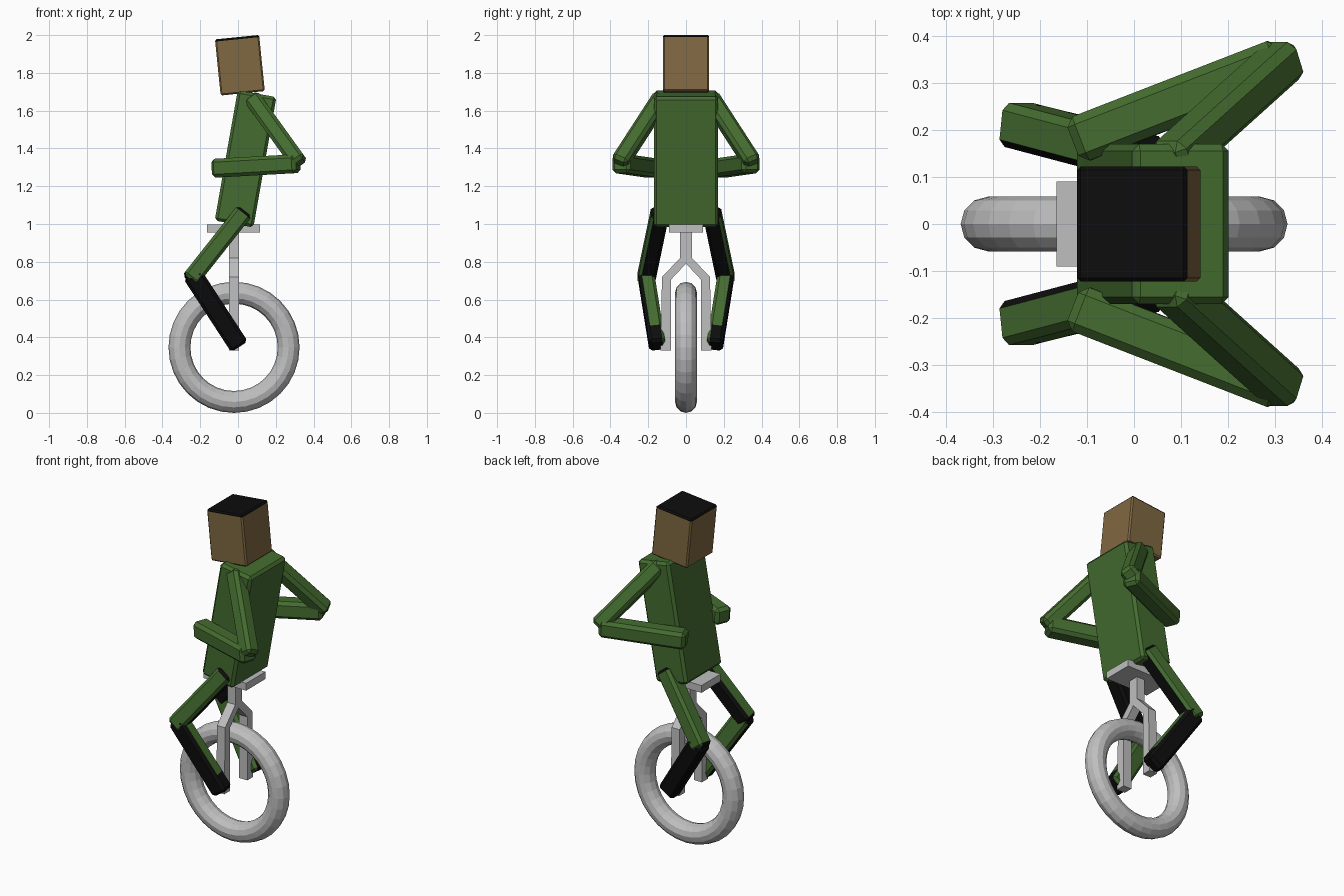
import bpy, bmesh, math
from mathutils import Vector, Matrix

if "Cube" in bpy.data.objects:
    bpy.data.objects.remove(bpy.data.objects["Cube"])


def mat(name, *rgb):
    m = bpy.data.materials.new(name)
    m.diffuse_color = (*rgb, 1)
    m.use_nodes = True
    m.node_tree.nodes["Principled BSDF"].inputs["Base Color"].default_value = m.diffuse_color
    return m


GREY = mat("light grey", 0.52, 0.52, 0.52)
GREEN = mat("green cloth", 0.058, 0.15, 0.029)
BLACK = mat("black", 0.004, 0.004, 0.004)
BROWN = mat("brown skin", 0.215, 0.138, 0.054)


def finish(bm, name, mats, rule=None):
    bmesh.ops.recalc_face_normals(bm, faces=bm.faces)
    bm.normal_update()
    if rule:
        for f in bm.faces:
            f.material_index = rule(f)
    me = bpy.data.meshes.new(name)
    bm.to_mesh(me)
    bm.free()
    for m in mats:
        me.materials.append(m)
    ob = bpy.data.objects.new(name, me)
    bpy.context.collection.objects.link(ob)
    return ob


def bar(name, a, b, wide, thick, mats, bevel=0.013, rule=None, cut=None):
    """Bevelled box from point a to b; wide runs roughly along y."""
    a, b = Vector(a), Vector(b)
    axis = (b - a).normalized()
    side = Vector((0, 1, 0))
    side = (side - axis * side.dot(axis)).normalized()
    front = side.cross(axis)
    rot = Matrix((front, side, axis)).transposed().to_4x4()
    bm = bmesh.new()
    bmesh.ops.create_cube(bm, size=1)
    bmesh.ops.scale(bm, vec=(thick, wide, (b - a).length), verts=bm.verts)
    if bevel:
        bmesh.ops.bevel(bm, geom=bm.edges[:], offset=bevel, segments=1,
                        affect='EDGES', profile=0.5)
    bm.transform(Matrix.Translation((a + b) / 2) @ rot)
    if cut is not None:
        p = a + axis * cut
        bmesh.ops.bisect_plane(bm, geom=bm.verts[:] + bm.edges[:] + bm.faces[:],
                               plane_co=p, plane_no=axis)
    return finish(bm, name, mats, rule)


# Wheel
bpy.ops.mesh.primitive_torus_add(major_segments=32, minor_segments=12,
                                 major_radius=0.289, minor_radius=0.058,
                                 location=(-0.021, 0, 0.347),
                                 rotation=(math.pi / 2, 0, 0))
wheel = bpy.context.object
wheel.name = "wheel"
wheel.data.materials.append(GREY)

# Fork: half outline in y-z, mirrored and extruded along x
half = [(0.135, 0.33), (0.127, 0.72), (0.031, 0.82), (0.031, 0.96)]
inner = [(0, 0.79), (0.08, 0.705), (0.08, 0.33)]
outline = half + [(-y, z) for y, z in reversed(half)]
outline += [(-y, z) for y, z in reversed(inner[1:])] + inner
bm = bmesh.new()
face = bm.faces.new([bm.verts.new((-0.048, y, z)) for y, z in outline])
ext = bmesh.ops.extrude_face_region(bm, geom=[face])
bmesh.ops.translate(bm, vec=(0.053, 0, 0),
                    verts=[v for v in ext["geom"] if isinstance(v, bmesh.types.BMVert)])
finish(bm, "fork", [GREY])

# Seat, torso and head
bar("seat", (-0.024, 0, 0.955), (-0.024, 0, 0.998), 0.18, 0.28, [GREY], 0)
bar("torso", (-0.021, 0, 1.0), (0.101, 0, 1.69), 0.34, 0.208, [GREEN], 0.015)
head_a, head_b = Vector((0.025, 0, 1.692)), Vector((-0.005, 0, 1.989))
up = (head_b - head_a).normalized()
bar("head", head_a, head_b, 0.245, 0.235, [BROWN, BLACK], 0.008,
    rule=lambda f: int((f.calc_center_median() - head_a).dot(up) > 0.287), cut=0.287)


def leg_rule(s, rear, foot_z):
    """Green on the inner and rear faces; the foot is green only inside."""
    def rule(f):
        if f.normal.y * s < -0.6:
            return 0
        if f.normal.dot(rear) > 0.75 and f.calc_center_median().z > foot_z:
            return 0
        return 1
    return rule


# Arms and legs on both sides
for s, label in ((1, "left"), (-1, "right")):
    bar(label + "_upper_arm", (0.073, s * 0.128, 1.67), (0.325, s * 0.355, 1.32),
        0.09, 0.09, [GREEN], 0.018)
    bar(label + "_forearm", (0.318, s * 0.348, 1.32), (-0.128, s * 0.175, 1.295),
        0.1, 0.1, [GREEN], 0.018)
    bar(label + "_thigh", (0.033, s * 0.137, 1.066), (-0.255, s * 0.213, 0.702),
        0.095, 0.095, [GREEN, BLACK], 0.016,
        rule=leg_rule(s, Vector((0.78, 0, -0.62)), 0))
    bar(label + "_shin", (-0.243, s * 0.213, 0.735), (0.006, s * 0.152, 0.353),
        0.085, 0.105, [GREEN, BLACK], 0.016,
        rule=leg_rule(s, Vector((0.84, 0, 0.54)), 0.43), cut=0.36)
